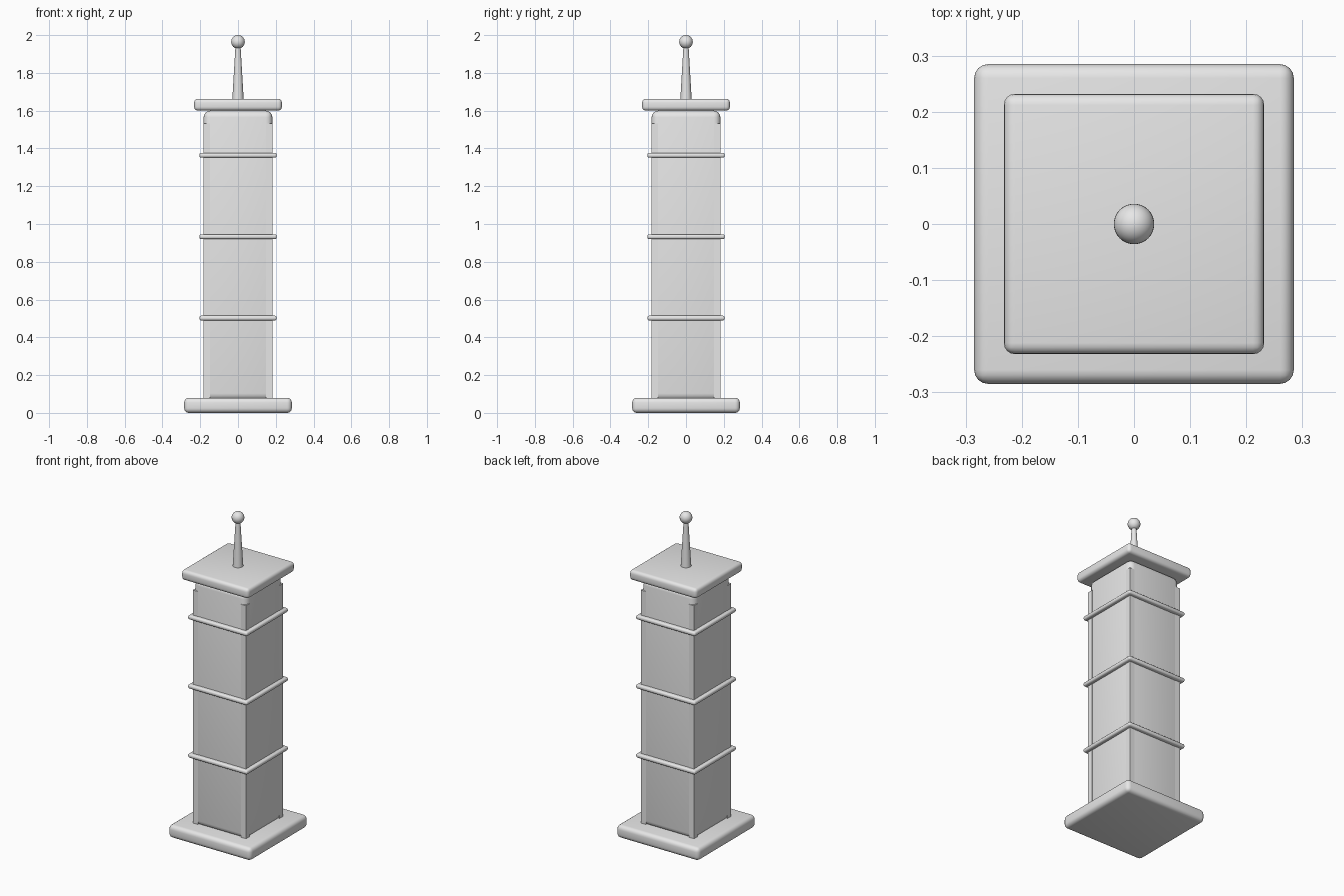
import bpy
import math

if "Cube" in bpy.data.objects:
    bpy.data.objects.remove(bpy.data.objects["Cube"])

grey = bpy.data.materials.new("light grey")
grey.diffuse_color = (0.8, 0.8, 0.8, 1.0)
grey.use_nodes = True
grey.node_tree.nodes["Principled BSDF"].inputs["Base Color"].default_value = grey.diffuse_color


def finish(obj, name, angle=35):
    obj.name = name
    obj.data.materials.append(grey)
    bpy.ops.object.shade_smooth_by_angle(angle=math.radians(angle))
    return obj


def box(name, width, z0, z1, bevel=0.0, x=0.0, y=0.0, segments=4):
    """Square block from z0 to z1 with optional rounded edges."""
    bpy.ops.mesh.primitive_cube_add(size=1, location=(x, y, (z0 + z1) / 2))
    obj = bpy.context.object
    obj.scale = (width, width, z1 - z0)
    bpy.ops.object.transform_apply(location=False, rotation=False, scale=True)
    if bevel:
        mod = obj.modifiers.new("rounded edges", 'BEVEL')
        mod.width = bevel
        mod.segments = segments
        bpy.ops.object.modifier_apply(modifier=mod.name)
    return finish(obj, name)


# Base plinth and tower core
box("base_plinth", 0.57, 0.0, 0.08, 0.025)
box("tower_core", 0.364, 0.068, 1.6, 0.035)

# Square corner posts, flush with the core
for i, (sx, sy) in enumerate([(-1, -1), (1, -1), (1, 1), (-1, 1)]):
    box(f"corner_post_{i + 1}", 0.035, 0.07, 1.532,
        x=sx * 0.166, y=sy * 0.166)

# Rounded bands around the tower
for i, z in enumerate((0.502, 0.933, 1.364)):
    box(f"band_{i + 1}", 0.41, z - 0.0125, z + 0.0125, 0.01, segments=3)

# Overhanging cap
box("roof_cap", 0.464, 1.6, 1.663, 0.02)

# Tapered spire and ball finial
bpy.ops.mesh.primitive_cone_add(vertices=32, radius1=0.03, radius2=0.013,
                                depth=0.29, location=(0, 0, 1.805))
finish(bpy.context.object, "spire")
bpy.ops.mesh.primitive_uv_sphere_add(segments=32, ring_count=16,
                                     radius=0.036, location=(0, 0, 1.964))
finish(bpy.context.object, "ball_finial")
